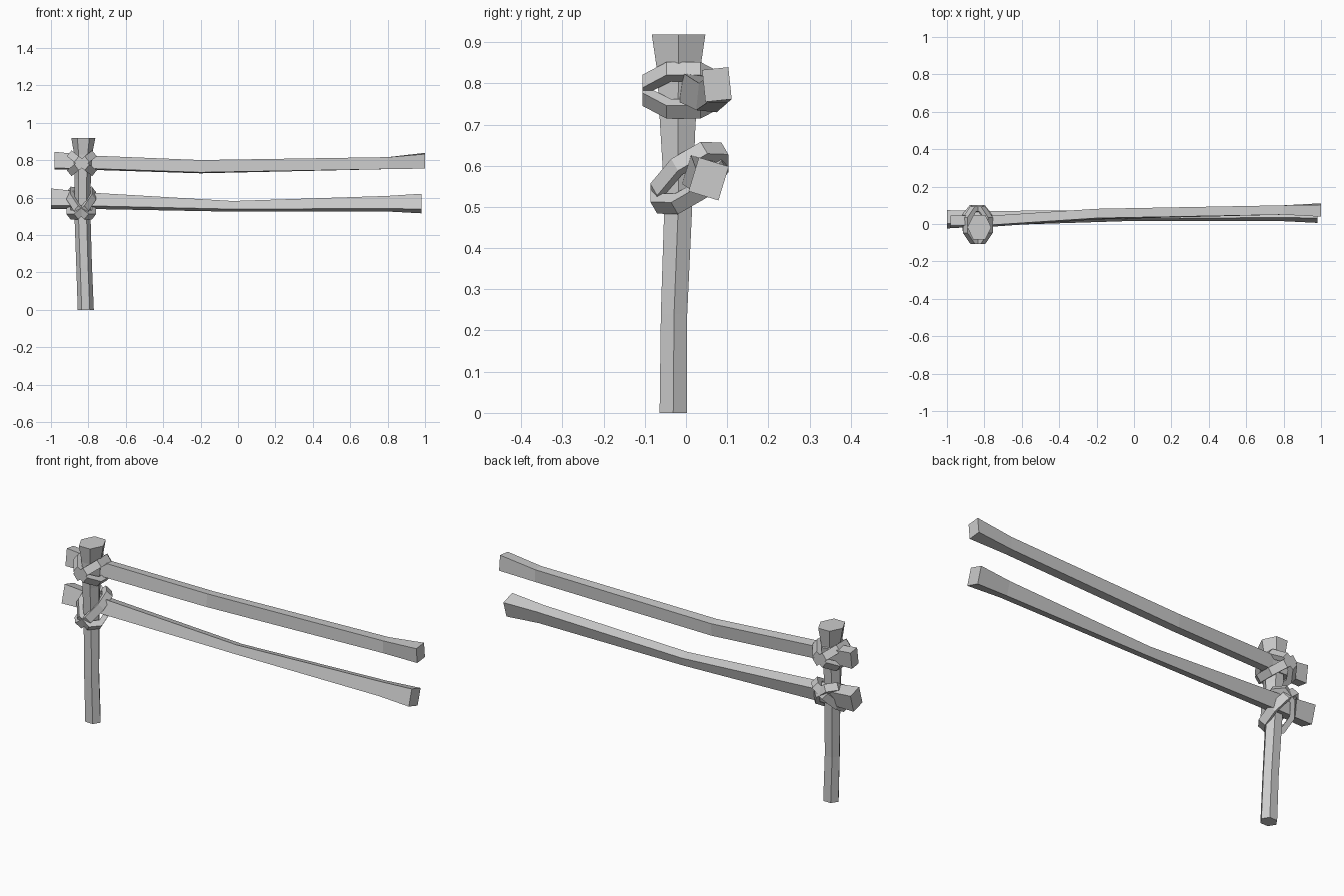
import bpy
from math import sin, cos, pi, radians
from mathutils import Vector

if "Cube" in bpy.data.objects:
    bpy.data.objects.remove(bpy.data.objects["Cube"])


def loft(name, sections, closed=False):
    """Skin a list of equal-sized point loops into one flat-shaded mesh."""
    n, m = len(sections[0]), len(sections)
    verts = [p for s in sections for p in s]
    faces = []
    for i in range(m if closed else m - 1):
        a, b = i * n, (i + 1) % m * n
        for j in range(n):
            k = (j + 1) % n
            faces.append((a + j, a + k, b + k, b + j))
    if not closed:
        faces.append(tuple(reversed(range(n))))
        faces.append(tuple(range((m - 1) * n, m * n)))
    mesh = bpy.data.meshes.new(name)
    mesh.from_pydata(verts, [], faces)
    obj = bpy.data.objects.new(name, mesh)
    bpy.context.collection.objects.link(obj)
    # consistent outward normals
    bpy.context.view_layer.objects.active = obj
    obj.select_set(True)
    bpy.ops.object.mode_set(mode='EDIT')
    bpy.ops.mesh.select_all(action='SELECT')
    bpy.ops.mesh.normals_make_consistent(inside=False)
    bpy.ops.object.mode_set(mode='OBJECT')
    obj.select_set(False)
    return obj


def post(name, rows, sides=6):
    # rows: z, centre x, centre y, radius x, radius y
    loft(name, [[(cx + rx * cos(2 * pi * i / sides), cy + ry * sin(2 * pi * i / sides) / sin(pi / 3), z)
                 for i in range(sides)] for z, cx, cy, rx, ry in rows])


def rail(name, rows):
    # rows: x, centre y, centre z, width, height, roll in degrees
    sections = []
    for x, cy, cz, w, h, roll in rows:
        c, s = cos(radians(roll)), sin(radians(roll))
        sections.append([(x, cy + u * w / 2 * c - v * h / 2 * s, cz + u * w / 2 * s + v * h / 2 * c)
                         for u, v in ((-1, -1), (1, -1), (1, 1), (-1, 1))])
    loft(name, sections)


def binding(name, centre, tilt, pitch, rx, ry, width=0.04, thick=0.028, sides=8):
    # faceted strap loop, leaning sideways by tilt and front-to-back by pitch
    d = Vector((cos(radians(tilt)), 0, sin(radians(tilt))))
    e = Vector((0, cos(radians(pitch)), sin(radians(pitch))))
    n = d.cross(e).normalized()
    c = Vector(centre)
    sections = []
    for i in range(sides):
        a = 2 * pi * (i + 0.5) / sides
        outer = d * (rx * cos(a)) + e * (ry * sin(a))
        inner = d * ((rx - thick) * cos(a)) + e * ((ry - thick) * sin(a))
        sections.append([c + p + n * (s * width / 2)
                         for p, s in ((inner, -1), (outer, -1), (outer, 1), (inner, 1))])
    loft(name, sections, closed=True)


# Upright post, slightly bent and flared at the top
post("fence_post", [
    (0.00, -0.814, -0.031, 0.043, 0.033),
    (0.24, -0.823, -0.029, 0.042, 0.032),
    (0.52, -0.832, -0.018, 0.043, 0.034),
    (0.70, -0.831, -0.020, 0.044, 0.043),
    (0.83, -0.828, -0.018, 0.048, 0.052),
    (0.918, -0.827, -0.018, 0.064, 0.065)])

# Two rough-hewn rails
rail("upper_rail", [
    (-0.98, 0.012, 0.797, 0.055, 0.088, -8),
    (-0.78, 0.014, 0.786, 0.050, 0.070, -8),
    (-0.20, 0.053, 0.765, 0.050, 0.066, -6),
    (0.80, 0.075, 0.784, 0.050, 0.064, 0),
    (1.00, 0.075, 0.797, 0.064, 0.078, 6)])
rail("lower_rail", [
    (-1.00, 0.025, 0.593, 0.075, 0.094, -16),
    (-0.80, 0.030, 0.583, 0.060, 0.074, -16),
    (-0.03, 0.046, 0.553, 0.050, 0.045, -16),
    (0.80, 0.052, 0.567, 0.056, 0.070, -17),
    (0.98, 0.055, 0.568, 0.076, 0.086, -17)])

# Crossed lashings at each joint
for side, tilt in (("rising", 38), ("falling", -38)):
    binding("upper_lashing_" + side, (-0.835, -0.006, 0.783), tilt, 0, 0.093, 0.108)
    binding("lower_lashing_" + side, (-0.838, 0.008, 0.570), tilt, 30, 0.093, 0.108)
